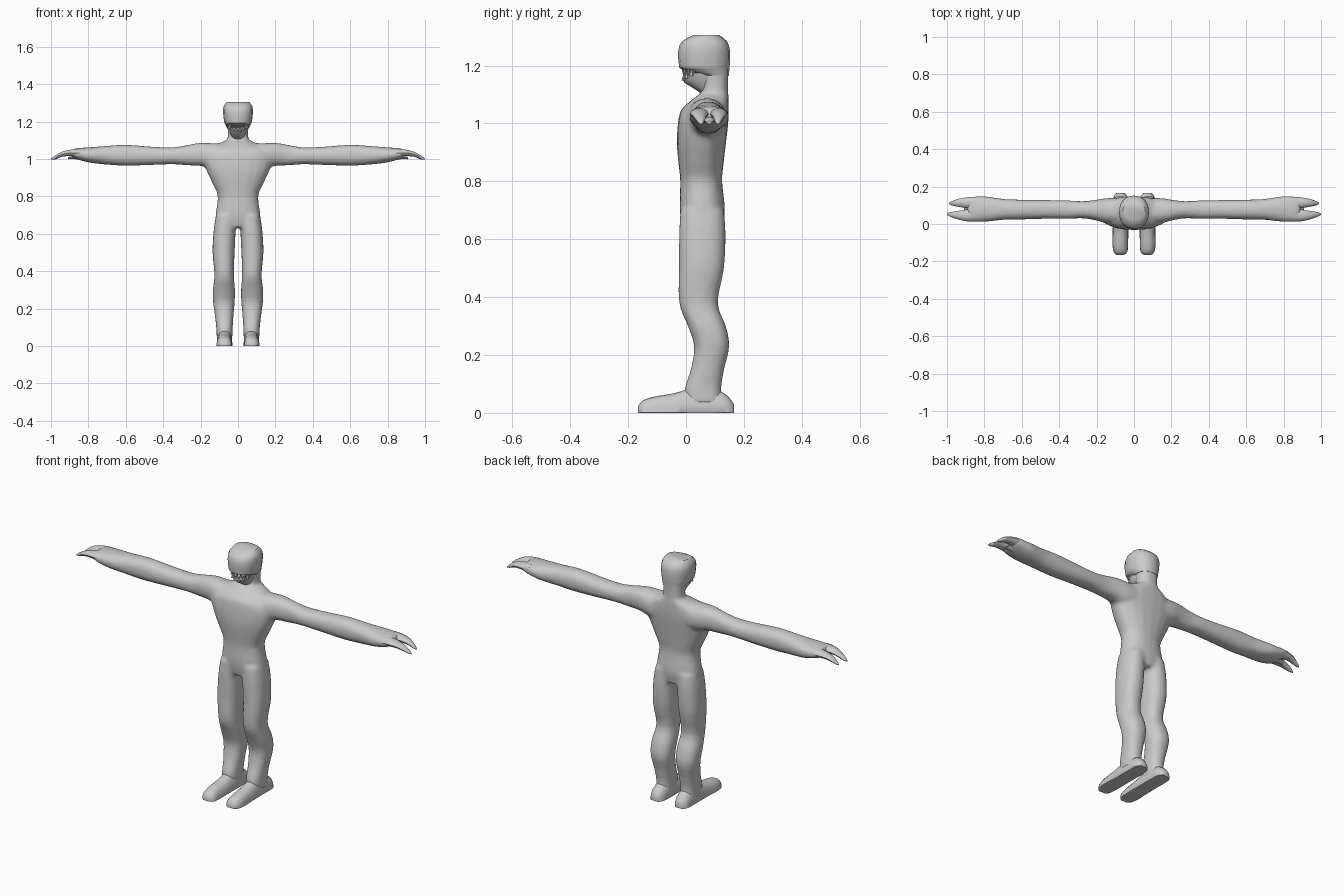
import bpy, bmesh, math
from mathutils import Vector, Matrix

skin = bpy.data.materials.new("grey_skin")
skin.diffuse_color = (0.6, 0.6, 0.6, 1)


def catmull(p, t):
    """Smooth interpolation between the middle two of four rings."""
    return [0.5 * (2 * b + (c - a) * t + (2 * a - 5 * b + 4 * c - d) * t * t
                   + (3 * b - a - 3 * c + d) * t ** 3) for a, b, c, d in zip(*p)]


def loft(bm, rings, axis='z', n=20, power=2.3, steps=3, side=1, floor=None):
    """Rings are (position, lo, hi, lo, hi) along an axis; side=-1 mirrors in x."""
    dense = []
    for i in range(len(rings) - 1):
        p = [rings[max(i - 1, 0)], rings[i], rings[i + 1], rings[min(i + 2, len(rings) - 1)]]
        dense += [catmull(p, k / steps) for k in range(steps)]
    dense.append(rings[-1])
    loops = []
    for t, a0, a1, b0, b1 in dense:
        loop = []
        for k in range(n):
            w = 2 * math.pi * k / n
            c, s = math.cos(w), math.sin(w)
            u = (a0 + a1) / 2 + (a1 - a0) / 2 * math.copysign(abs(c) ** (2 / power), c)
            v = (b0 + b1) / 2 + (b1 - b0) / 2 * math.copysign(abs(s) ** (2 / power), s)
            co = {'z': (u, v, t), 'x': (t, u, v), 'y': (u, t, v)}[axis]
            z = co[2] if floor is None else max(co[2], floor)
            loop.append(bm.verts.new((co[0] * side, co[1], z)))
        loops.append(loop)
    for p, q in zip(loops, loops[1:]):
        for k in range(n):
            bm.faces.new((p[k], p[(k + 1) % n], q[(k + 1) % n], q[k]))
    bm.faces.new(loops[0])
    bm.faces.new(loops[-1])


def finish(bm, name, angle=50):
    bmesh.ops.recalc_face_normals(bm, faces=bm.faces)
    me = bpy.data.meshes.new(name)
    bm.to_mesh(me)
    bm.free()
    me.materials.append(skin)
    ob = bpy.data.objects.new(name, me)
    bpy.context.collection.objects.link(ob)
    bpy.ops.object.select_all(action='DESELECT')
    ob.select_set(True)
    bpy.context.view_layer.objects.active = ob
    bpy.ops.object.shade_smooth_by_angle(angle=math.radians(angle))
    return ob


# Body: torso, neck, legs and arms fused into one skin
torso = [(0.635, -.115, .115, -.01, .125), (0.70, -.12, .12, -.022, .135),
         (0.80, -.108, .108, -.02, .125), (0.86, -.132, .132, -.026, .13),
         (0.93, -.165, .165, -.032, .138), (1.00, -.19, .19, -.028, .146),
         (1.045, -.175, .175, -.018, .148), (1.075, -.12, .12, .012, .148),
         (1.10, -.064, .064, .045, .147)]
neck = [(1.06, -.062, .062, .03, .147), (1.10, -.056, .056, .052, .146),
        (1.14, -.055, .055, .052, .146), (1.20, -.058, .058, .04, .148)]
leg = [(0.70, .005, .118, -.02, .132), (0.62, .012, .130, -.024, .137),
       (0.50, .018, .136, -.025, .132), (0.38, .022, .126, -.024, .110),
       (0.30, .016, .135, .006, .138), (0.23, .018, .133, .028, .150),
       (0.15, .025, .122, .016, .132), (0.08, .029, .115, -.006, .122),
       (0.03, .031, .114, .0, .13)]
arm = [(0.08, .0, .14, .94, 1.085), (0.15, .005, .138, .95, 1.085), (0.20, .018, .13, .963, 1.087),
       (0.27, .03, .122, .966, 1.075), (0.35, .028, .126, .972, 1.062),
       (0.46, .028, .128, .968, 1.066), (0.60, .024, .130, .964, 1.076),
       (0.70, .022, .134, .97, 1.070), (0.79, .012, .148, .98, 1.063),
       (0.86, .012, .146, .998, 1.058), (0.89, .02, .138, 1.012, 1.05)]
bm = bmesh.new()
loft(bm, torso)
loft(bm, neck)
for s in (1, -1):
    loft(bm, leg, side=s)
    loft(bm, arm, 'x', side=s)
body = finish(bm, "body", 180)
remesh = body.modifiers.new("fuse", 'REMESH')
remesh.mode = 'VOXEL'
remesh.voxel_size = 0.009
remesh.use_smooth_shade = True
blend = body.modifiers.new("blend", 'SMOOTH')
blend.factor = 0.5
blend.iterations = 6

# Feet with flat soles, and clawed hands
foot = [(-.166, .055, .092, -.02, .022), (-.15, .036, .108, -.04, .042),
        (-.11, .032, .115, -.055, .056), (-.04, .030, .114, -.065, .068),
        (.02, .030, .113, -.08, .085), (.09, .030, .113, -.08, .085),
        (.14, .034, .111, -.06, .062), (.166, .05, .094, -.03, .03)]
front_finger = [(0.84, .014, .085, 1.005, 1.056), (0.89, .014, .078, 1.014, 1.052),
                (0.94, .024, .07, 1.012, 1.040), (0.98, .038, .064, .998, 1.018),
                (1.00, .048, .056, .996, 1.002)]
back_finger = [(0.84, .075, .146, 1.005, 1.056), (0.89, .084, .143, 1.014, 1.052),
               (0.94, .092, .134, 1.012, 1.040), (0.975, .100, .122, .998, 1.018),
               (0.99, .108, .114, .996, 1.002)]
thumb = [(0.83, .055, .105, .99, 1.03), (0.88, .06, .10, 1.0, 1.025),
         (0.91, .072, .088, .998, 1.008)]
for s, label in ((1, "left"), (-1, "right")):
    bm = bmesh.new()
    loft(bm, foot, 'y', side=s, floor=0)
    bmesh.ops.remove_doubles(bm, verts=bm.verts, dist=1e-5)
    finish(bm, label + "_foot")
    bm = bmesh.new()
    for finger in (front_finger, back_finger, thumb):
        loft(bm, finger, 'x', n=10, power=2, steps=2, side=s)
    finish(bm, label + "_fingers")

# Head: domed cranium overhanging an open mouth
cranium = [(1.165, -.058, .058, .05, .148), (1.188, -.07, .07, -.015, .15),
           (1.20, -.074, .074, -.024, .151), (1.25, -.08, .08, -.027, .152),
           (1.283, -.076, .076, -.014, .142), (1.305, -.06, .06, .025, .115)]
bm = bmesh.new()
loft(bm, cranium, n=16, steps=2)
finish(bm, "cranium", 40)

# Jaw, rising towards the mouth corners
jaw = [(1.098, -.03, .03, .06, .13), (1.122, -.042, .042, .025, .13),
       (1.14, -.052, .052, -.005, .13), (1.152, -.054, .054, -.013, .13)]
bm = bmesh.new()
loft(bm, jaw, n=16, steps=1)
for v in bm.verts:
    v.co.z += 0.025 * min(abs(v.co.x) / 0.055, 1) ** 2
finish(bm, "jaw", 40)

# Pointed teeth around the mouth opening
bm = bmesh.new()
for count, down in ((7, True), (6, False)):
    for i in range(count):
        a = (i / (count - 1) - 0.5) * math.radians(140 if down else 120)
        x, y = 0.053 * math.sin(a), 0.044 - 0.052 * math.cos(a)
        lift = 0.025 * (x / 0.055) ** 2
        z = 1.18 if down else 1.160 + lift
        m = Matrix.Translation(Vector((x, y, z)))
        if down:
            m = m @ Matrix.Rotation(math.pi, 4, 'X')
        bmesh.ops.create_cone(bm, segments=6, cap_ends=True, radius1=0.009,
                              radius2=0.001, depth=0.026, matrix=m)
finish(bm, "teeth", 40)
